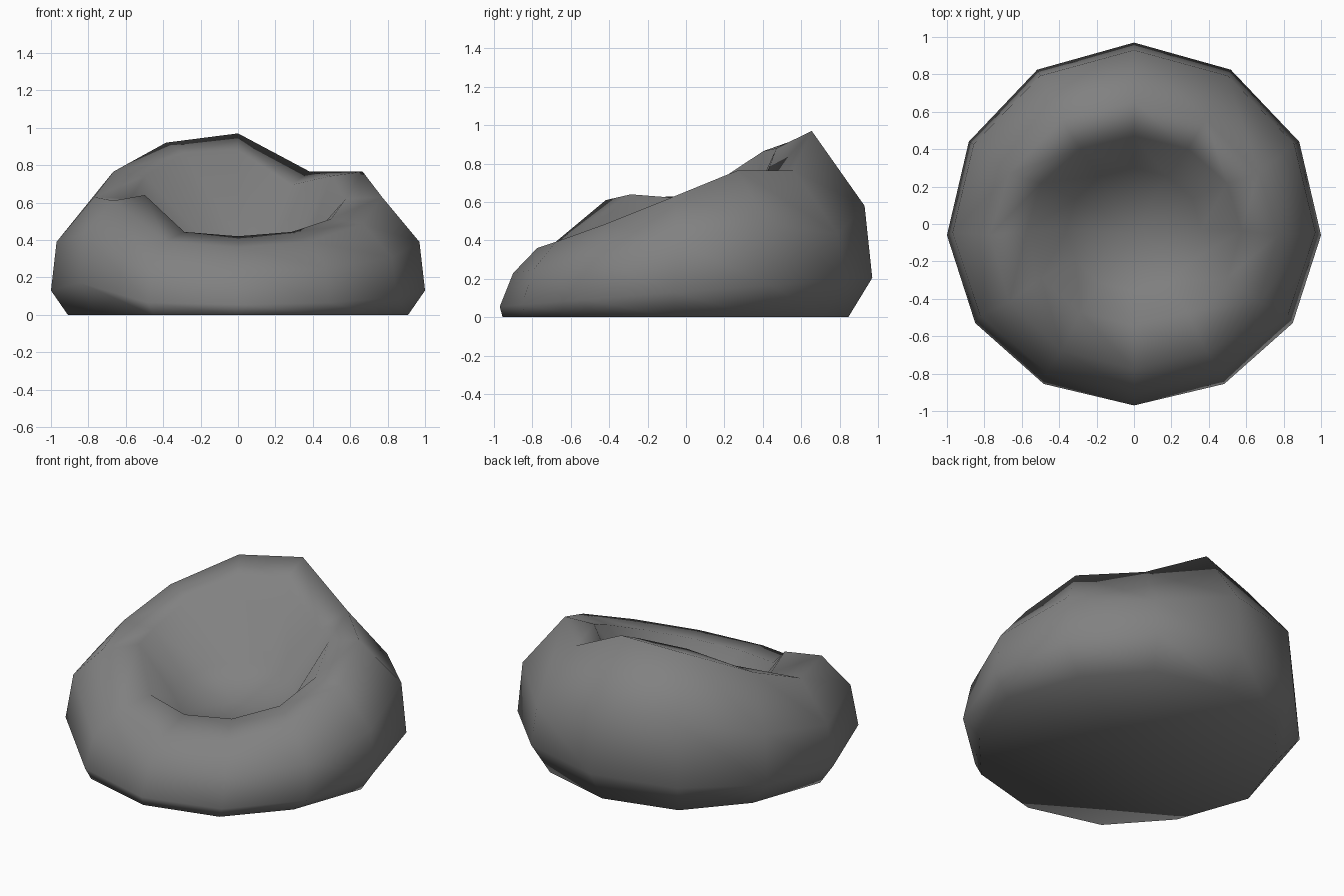
import bpy, bmesh
from math import sin, cos, pi

cube = bpy.data.objects.get("Cube")
if cube:
    bpy.data.objects.remove(cube, do_unlink=True)

SIDES = 12

# Grey fabric
fabric = bpy.data.materials.new("grey_fabric")
fabric.use_nodes = True
grey = (0.22, 0.22, 0.22, 1)
fabric.diffuse_color = grey
bsdf = next(n for n in fabric.node_tree.nodes if n.type == 'BSDF_PRINCIPLED')
bsdf.inputs["Base Color"].default_value = grey
bsdf.inputs["Roughness"].default_value = 0.9

bm = bmesh.new()


def ring(rx, ry, yc, z, tilt, bow=0.0, peak=0.0, flare=0.0):
    """Tilted oval loop; column 0 is at the back, columns run towards +x."""
    loop = []
    for i in range(SIDES):
        c, s = cos(2 * pi * i / SIDES), sin(2 * pi * i / SIDES)
        x = rx * s * (1 + flare * c)
        y = yc + ry * c - bow * s * s
        loop.append(bm.verts.new((x, y, max(0, z + tilt * c + peak * c * c))))
    return loop


# Loops from the base, up the outside, over the rim and down into the seat
base = ring(0.91, 0.90, -0.055, 0.0, 0.0)
belly = ring(1.0, 0.97, 0.0, 0.13, 0.075, bow=0.06, flare=0.04)
shoulder = ring(0.97, 0.915, 0.015, 0.39, 0.175, bow=0.06, peak=0.015, flare=0.04)
rim = ring(0.77, 0.715, -0.06, 0.63, 0.305, peak=0.035)
lip = ring(0.575, 0.505, -0.035, 0.62, 0.23, peak=0.03)
hollow = ring(0.36, 0.33, -0.03, 0.35, 0.06)

# Base corners drawn in at the sides
for i in (2, 4, 8, 10):
    base[i].co.x *= 0.95

# Sagging dent behind one shoulder
shoulder[1].co.z -= 0.12
rim[1].co.z = 0.765
lip[1].co.z = 0.695
lip[11].co.z = 0.865

# Level shoulders on both sides of the backrest
for i in (2, 10):
    rim[i].co.y = 0.27
    rim[i].co.z = 0.765

# Bulge on the opposite arm
belly[8].co.z += 0.08
shoulder[8].co.z += 0.13
shoulder[11].co.z += 0.04
rim[8].co.z = 0.61
lip[8].co.z = 0.64

loops = [base, belly, shoulder, rim, lip, hollow]
for low, high in zip(loops, loops[1:]):
    for i in range(SIDES):
        j = (i + 1) % SIDES
        bm.faces.new((low[i], low[j], high[j], high[i]))

# Seat centre and underside
for loop, centre in ((hollow, (0, -0.05, 0.31)), (base, (0, -0.05, 0))):
    mid = bm.verts.new(centre)
    for i in range(SIDES):
        bm.faces.new((loop[i], loop[(i + 1) % SIDES], mid))

bmesh.ops.recalc_face_normals(bm, faces=bm.faces)
for face in bm.faces:
    face.smooth = True

mesh = bpy.data.meshes.new("bean_bag_seat")
bm.to_mesh(mesh)
bm.free()
mesh.materials.append(fabric)
seat = bpy.data.objects.new("bean_bag_seat", mesh)
bpy.context.collection.objects.link(seat)
